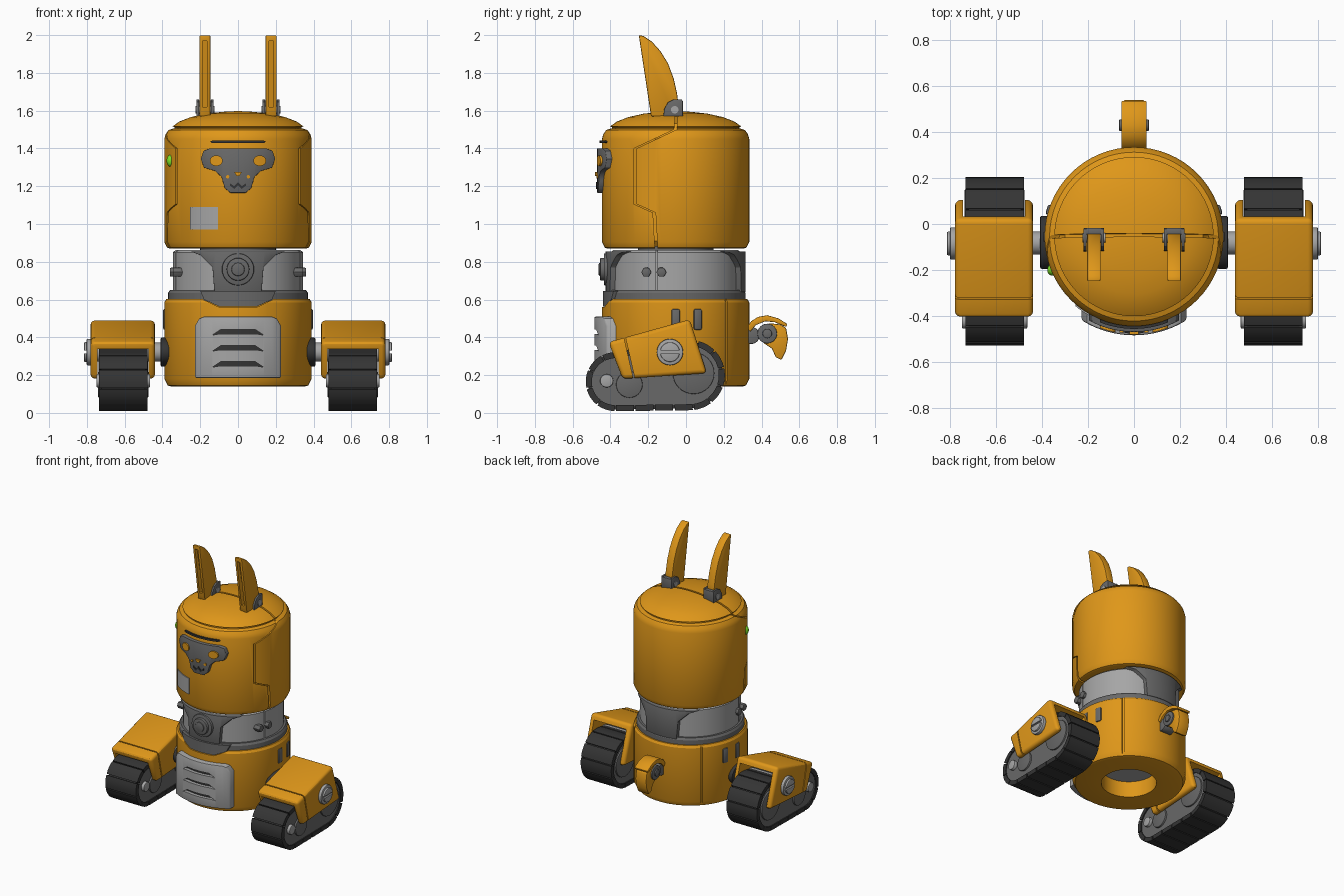
import bpy, bmesh, math
from mathutils import Vector, Matrix, geometry

if "Cube" in bpy.data.objects:
    bpy.data.objects.remove(bpy.data.objects["Cube"])

YC = -0.055  # axis of the round torso and head


def material(name, rgb):
    m = bpy.data.materials.new(name)
    m.diffuse_color = (*rgb, 1)
    m.use_nodes = True
    m.node_tree.nodes["Principled BSDF"].inputs["Base Color"].default_value = m.diffuse_color
    return m


ORANGE = material("orange", (0.74, 0.31, 0.01))
SILVER = material("silver", (0.38, 0.38, 0.38))
GREY = material("mid_grey", (0.14, 0.14, 0.14))
DARK = material("dark", (0.035, 0.035, 0.035))
GREEN = material("green", (0.2, 0.75, 0.02))


def apply(o, kind, **settings):
    m = o.modifiers.new(kind, kind)
    for k, v in settings.items():
        setattr(m, k, v)
    bpy.context.view_layer.objects.active = o
    bpy.ops.object.modifier_apply(modifier=m.name)


def finish(bm, name, mat, bevel=0, segs=2):
    bmesh.ops.recalc_face_normals(bm, faces=bm.faces)
    me = bpy.data.meshes.new(name)
    bm.to_mesh(me)
    bm.free()
    o = bpy.data.objects.new(name, me)
    bpy.context.collection.objects.link(o)
    if mat:
        me.materials.append(mat)
    if bevel:
        apply(o, 'BEVEL', width=bevel, segments=segs, limit_method='ANGLE', angle_limit=math.radians(40))
    return o


def lathe(name, prof, mat, seg=64):
    bm = bmesh.new()
    rings = [[bm.verts.new((r * math.cos(2 * math.pi * i / seg), YC + r * math.sin(2 * math.pi * i / seg), z))
              for i in range(seg)] for r, z in prof]
    for a, b in zip(rings, rings[1:]):
        for i in range(seg):
            j = (i + 1) % seg
            bm.faces.new((a[i], a[j], b[j], b[i]))
    bm.faces.new(rings[0])
    bm.faces.new(rings[-1])
    return finish(bm, name, mat)


def prism(name, polys, axis, a, b, mat=None, bevel=0, segs=2):
    """Extrude (x,z) outlines along y, or (y,z) outlines along x."""
    if not isinstance(polys[0][0], (tuple, list, Vector)):
        polys = [polys]
    bm = bmesh.new()
    for pts in polys:
        lo, hi = [[bm.verts.new((t, p[0], p[1]) if axis == 'x' else (p[0], t, p[1])) for p in pts] for t in (a, b)]
        bm.faces.new(lo)
        bm.faces.new(hi)
        for i in range(len(pts)):
            j = (i + 1) % len(pts)
            bm.faces.new((lo[i], lo[j], hi[j], hi[i]))
    return finish(bm, name, mat, bevel, segs)


def oval(c, rx, rz=None, n=32):
    rz = rz or rx
    return [(c[0] + rx * math.cos(2 * math.pi * i / n), c[1] + rz * math.sin(2 * math.pi * i / n)) for i in range(n)]


def boolean(o, cutter, op='DIFFERENCE'):
    apply(o, 'BOOLEAN', object=cutter, operation=op, solver='EXACT')
    bpy.data.objects.remove(cutter)


def patch(name, pts, R, mat, back=False, bevel=0):
    """Plate with the given front outline, its face curved to radius R about the torso axis."""
    o = prism(name, pts, 'y', *((0.1, 0.6) if back else (-0.7, -0.25)), mat)
    boolean(o, lathe("trim", [(R, 0.05), (R, 1.7)], None, 96), 'INTERSECT')
    if bevel:
        apply(o, 'BEVEL', width=bevel, segments=2, limit_method='ANGLE', angle_limit=math.radians(40))
    return o


def sym(half):
    return half + [(-x, z) for x, z in reversed(half)]


def block(name, loc, size, mat, rz=0, bevel=0):
    bm = bmesh.new()
    bmesh.ops.create_cube(bm, size=1, matrix=Matrix.Translation(loc) @ Matrix.Rotation(rz, 4, 'Z')
                          @ Matrix.Diagonal((*size, 1)))
    return finish(bm, name, mat, bevel)


# head: shell with stepped seam, dark core behind the seam
head = lathe("head_shell", [(.36, .87), (.375, .875), (.39, .905), (.39, 1.45), (.383, 1.475), (.368, 1.497),
                            (.345, 1.505), (.337, 1.503), (.337, 1.512), (.347, 1.517), (.31, 1.543), (.25, 1.566),
                            (.17, 1.584), (.08, 1.594), (.02, 1.597)], ORANGE)
line = [(-.047, 1.7), (-.063, 1.5), (-.275, 1.4), (-.275, 1.105), (-.175, 1.06), (-.16, .8)]
boolean(head, prism("seam", line + [(y + .014, z) for y, z in reversed(line)], 'x', -.6, .6))
lathe("head_core", [(.35, .88), (.376, .91), (.376, 1.45), (.33, 1.49), (.3, 1.533), (.17, 1.57), (.02, 1.583)], ORANGE)

# face
patch("face_mask", sym([(.15, 1.4), (.183, 1.387), (.197, 1.345), (.18, 1.298), (.12, 1.28), (.088, 1.25),
                        (.07, 1.19), (.04, 1.165)]), .415, GREY, bevel=.008)
for s, side in ((-1, "left"), (1, "right")):
    patch("eye_" + side, oval((s * .115, 1.335), .034, .028), .425, ORANGE)
    patch("mouth_" + side, [(0, 1.222), (s * .02, 1.2), (s * .042, 1.215), (s * .042, 1.203),
                            (s * .02, 1.186), (0, 1.205)], .422, DARK)
    patch("whisker_spot_" + side, oval((s * .055, 1.25), .009), .422, ORANGE)
patch("nose", [(-.02, 1.275), (.02, 1.275), (.008, 1.255), (-.008, 1.255)], .427, ORANGE)
patch("brow", sym([(.135, 1.442), (.148, 1.435), (.135, 1.428)]), .402, DARK)
patch("chest_plate", [(-.255, .97), (-.105, .97), (-.105, 1.09), (-.255, 1.09)], .396, SILVER)
bm = bmesh.new()
bmesh.ops.create_uvsphere(bm, u_segments=20, v_segments=12, radius=1, matrix=Matrix.Translation((-.358, -.2, 1.335))
                          @ Matrix.Diagonal((.02, .025, .032, 1)))
finish(bm, "side_lamp", GREEN)

# ears and their brackets
ear = [(-.25, 2), (-.225, 1.995), (-.18, 1.965), (-.135, 1.915), (-.095, 1.85), (-.065, 1.77), (-.047, 1.69),
       (-.04, 1.63), (-.06, 1.57), (-.185, 1.57)]
for s, side in ((-1, "left"), (1, "right")):
    e = prism("ear_" + side, ear, 'x', s * .175 - .03, s * .175 + .03, ORANGE, .007)
    boolean(e, prism("slit", [(-.3, 1.97), (-.222, 1.97), (-.155, 1.62), (-.3, 1.62)], 'x', s * .175 - .012,
                     s * .175 + .012))
    arch = [(-.12, 1.57), (-.115, 1.61), (-.095, 1.645), (-.065, 1.66), (-.02, 1.66), (-.02, 1.57)]
    for dx in (-.038, .038):
        prism("ear_bracket_" + side, arch, 'x', s * .175 + dx - .007, s * .175 + dx + .007, GREY, .003)
    prism("ear_bracket_back_" + side, [(-.045, 1.57), (-.045, 1.655), (-.017, 1.655), (-.017, 1.57)], 'x',
          s * .175 - .044, s * .175 + .044, GREY, .003)
    prism("ear_pin_" + side, oval((-.06, 1.605), .02, n=20), 'x', s * .175 - .05, s * .175 + .05, SILVER)

# neck: silver band, dark collar, yoke plates, knob and bolts
lathe("neck_shaft", [(.2, .84), (.2, .89)], GREY)
band = lathe("neck_band", [(.335, .64), (.345, .65), (.345, .85), (.33, .862)], SILVER)
for s in (-1, 1):
    boolean(band, block("cut", (s * .36, -.155, .75), (.12, .01, .3), None))
lathe("neck_collar", [(.37, .59), (.37, .635), (.36, .65)], GREY)
yoke = sym([(.25, .855), (.2, .835), (.135, .77), (.125, .64)])
for back in (False, True):
    patch("neck_yoke_" + ("back" if back else "front"), yoke, .37, GREY, back, .006)
patch("neck_lower_plate", sym([(.2, .645), (.18, .6), (.1, .563)]), .385, GREY)
for r, y in ((.085, -.435), (.06, -.455), (.035, -.462)):
    prism("neck_knob", oval((0, .76), r), 'y', y, -.35, GREY, .006)
for s in (-1, 1):
    for y in (-.21, -.13):
        prism("neck_bolt", oval((y, .745), .027, n=6), 'x', s * .28, s * (.345 if y < -.2 else .36), GREY, .004)

# body: hollow underside, dipped front rim, rear seams, side slots
body = lathe("body_shell", [(.19, .27), (.19, .14), (.355, .14), (.372, .145), (.39, .18), (.39, .585), (.38, .602),
                            (.33, .602)], ORANGE)
boolean(body, prism("dip", sym([(.21, .62), (.18, .598), (.1, .56)]), 'y', -.7, -.3))
for a in (-46, 46):
    t = math.radians(90 + a)
    boolean(body, block("cut", (.43 * math.cos(t), YC + .43 * math.sin(t), .38), (.11, .012, .6), None, t))
lathe("underside_disc", [(.189, .26), (.189, .272)], SILVER)
for s in (-1, 1):
    for y in (-.055, .062):
        t = math.atan2(y - YC, .39)
        block("side_slot", (s * .387 * math.cos(t), y, .495), (.02, .045, .11), GREY, s * t, .009)

# front grille with louvre openings
grille = patch("front_grille", sym([(.18, .51), (.205, .5), (.228, .46), (.228, .185)]), .43, SILVER, bevel=.008)
for z in (.43, .345, .26):
    boolean(grille, prism("cut", sym([(.09, z + .012), (.135, z - .018), (.1, z - .012)]), 'y', -.7, -.3))
patch("grille_backing", sym([(.17, .46), (.17, .22)]), .405, DARK)

# tail
prism("tail_cover", [(.32, .45), (.345, .485), (.38, .508), (.43, .517), (.49, .5), (.537, .47), (.53, .455),
                     (.47, .48), (.42, .485), (.37, .465), (.34, .43)], 'x', -.055, .055, ORANGE, .004)
prism("tail_tip", [(.44, .475), (.5, .468), (.53, .45), (.54, .39), (.53, .33), (.505, .28), (.475, .295),
                   (.455, .34), (.41, .37), (.4, .43)], 'x', -.045, .045, ORANGE, .006)
for c, r, w in (((.43, .42), .052, .055), ((.43, .42), .025, .065), ((.345, .41), .045, .045)):
    prism("tail_pivot", oval(c, r), 'x', -w, w, GREY, .004)
prism("tail_arm", [(.31, .43), (.43, .44), (.43, .4), (.31, .38)], 'x', -.03, .03, GREY)


# tracks: outline is the hull of a front and a rear wheel
def outline(d):
    pts = [Vector(p) for p in oval((-.375, .165), .16 - d, n=48) + oval((.02, .2), .19 - d, n=48)]
    return [pts[i] for i in geometry.convex_hull_2d(pts)]


def along(path, t):
    lens = [(path[(i + 1) % len(path)] - p).length for i, p in enumerate(path)]
    d = (t % 1) * sum(lens)
    for i, l in enumerate(lens):
        if d <= l:
            return path[i].lerp(path[(i + 1) % len(path)], d / l)
        d -= l
    return path[0].copy()


outer, inner, mid = outline(0.004), outline(.036), Vector((-.18, .18))
LINKS, links = 18, []
for k in range(LINKS):
    quad_out, quad_in = [], []
    for f in (.04, .27, .5, .73, .96):
        t = (k + f) / LINKS
        p = along(outer, t)
        d = (along(outer, t + .004) - along(outer, t - .004)).normalized()
        n = Vector((-d.y, d.x))
        n = n if n.dot(mid - p) > 0 else -n
        quad_out.append(p)
        quad_in.append(p + n * .032)
    links.append(quad_out + quad_in[::-1])

cover = [(-.41, .375), (.02, .495), (.11, .21), (-.335, .18)]
for s, side in ((-1, "left"), (1, "right")):
    prism("track_links_" + side, links, 'x', s * .48, s * .735, DARK)
    prism("track_belt_" + side, outline(.014), 'x', s * .493, s * .722, DARK)
    prism("track_frame_" + side, outline(.034), 'x', s * .488, s * .727, GREY)
    for c, r, w, m in (((-.42, .17), .035, .02, SILVER), ((-.3, .15), .07, .01, GREY), ((.04, .21), .11, .008, GREY)):
        prism("track_wheel_" + side, oval(c, r), 'x', s * (.485 - w), s * (.73 + w), m, .004)
    # U-shaped cover with a groove near the front
    c = prism("track_cover_" + side, cover, 'x', s * .44, s * .78, ORANGE, .022, 3)
    boolean(c, prism("cut", [(-.6, .283), (.2, .497), (.2, 0), (-.6, 0)], 'x', s * .475, s * .745))
    boolean(c, prism("cut", [(-.34, .45), (-.332, .45), (-.252, .1), (-.26, .1)], 'x', s * .4, s * .9))
    # axle, body-side hub and slotted end cap
    prism("axle_" + side, oval((-.083, .322), .05), 'x', s * .35, s * .79, SILVER)
    prism("axle_hub_" + side, oval((-.08, .322), .115, .077), 'x', s * .36, s * .41, DARK, .008)
    cap = prism("axle_cap_" + side, oval((-.085, .322), .07), 'x', s * .77, s * .802, SILVER, .006)
    knob = prism("axle_screw_" + side, oval((-.085, .322), .052), 'x', s * .77, s * .815, SILVER, .005)
    boolean(knob, prism("cut", [(-.15, .315), (0, .315), (0, .329), (-.15, .329)], 'x', s * .803, s * .9))

# smooth shading with crisp edges
bpy.ops.object.select_all(action='SELECT')
bpy.ops.object.shade_smooth_by_angle(angle=math.radians(30))
